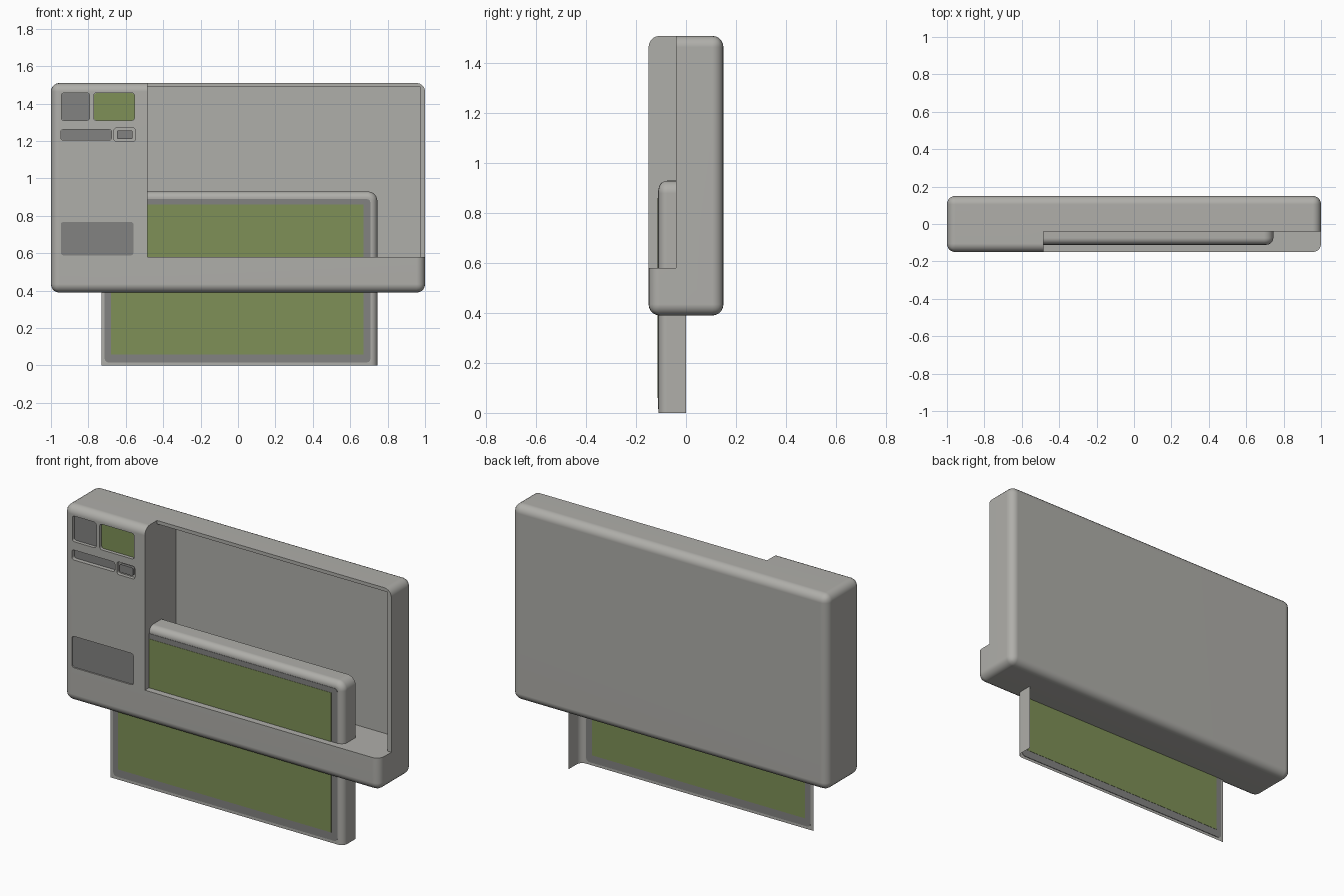
import bpy, bmesh, math
from mathutils import Vector

if "Cube" in bpy.data.objects:
    bpy.data.objects.remove(bpy.data.objects["Cube"])


def material(name, rgb):
    m = bpy.data.materials.new(name)
    m.diffuse_color = (*rgb, 1)
    m.use_nodes = True
    m.node_tree.nodes["Principled BSDF"].inputs["Base Color"].default_value = m.diffuse_color
    return m


LIGHT = material("light_grey", (0.43, 0.425, 0.40))
DARK = material("dark_grey", (0.225, 0.225, 0.22))
GREEN = material("screen_green", (0.21, 0.28, 0.095))


def to_object(bm, name, *mats):
    me = bpy.data.meshes.new(name)
    bm.to_mesh(me)
    bm.free()
    ob = bpy.data.objects.new(name, me)
    bpy.context.collection.objects.link(ob)
    for m in mats:
        me.materials.append(m)
    return ob


def smooth(ob):
    bpy.ops.object.select_all(action='DESELECT')
    bpy.context.view_layer.objects.active = ob
    ob.select_set(True)
    bpy.ops.object.shade_smooth_by_angle(angle=math.radians(35))
    ob.modifiers.new("normals", 'WEIGHTED_NORMAL').keep_sharp = True


def box(name, x, y, z, mat, bevel=0.0, upright=False, segments=5):
    """Box from ranges; bevels all edges, or only those along y if upright."""
    bm = bmesh.new()
    bmesh.ops.create_cube(bm, size=1)
    for v in bm.verts:
        v.co = Vector([r[0] if c < 0 else r[1] for c, r in zip(v.co, (x, y, z))])
    if bevel:
        edges = [e for e in bm.edges if not upright
                 or abs(e.verts[0].co.y - e.verts[1].co.y) > 1e-5]
        bmesh.ops.bevel(bm, geom=edges, offset=bevel, segments=segments,
                        profile=0.5, affect='EDGES')
    return to_object(bm, name, mat)


def cut(target, cutter):
    cutter.hide_render = True
    mod = target.modifiers.new("cut", 'BOOLEAN')
    mod.operation, mod.solver, mod.object = 'DIFFERENCE', 'EXACT', cutter
    bpy.context.view_layer.objects.active = target
    bpy.ops.object.modifier_apply(modifier=mod.name)
    bpy.data.objects.remove(cutter)


# Housing: rounded block with a step at the front and a deep bay behind it
body = box("housing", (-1, 1), (-0.15, 0.15), (0.39, 1.51), LIGHT, 0.045)
cut(body, box("step_cutter", (-0.485, 1.2), (-0.4, -0.04), (0.58, 1.8), LIGHT))
cut(body, box("bay_cutter", (-0.485, 0.975), (-0.1, 0.13), (0.58, 1.49), LIGHT))

# Control column: shallow rounded pockets with coloured floors
pockets = [
    ("square_window", (-0.945, -0.793), (1.31, 1.457), 0.02, DARK),
    ("small_screen", (-0.772, -0.553), (1.31, 1.457), 0.02, GREEN),
    ("slot", (-0.948, -0.675), (1.205, 1.262), 0.025, DARK),
    ("button_well", (-0.663, -0.548), (1.197, 1.27), 0.02, LIGHT),
    ("lower_panel", (-0.948, -0.558), (0.588, 0.768), 0.008, DARK),
]
for name, x, z, depth, mat in pockets:
    cut(body, box("pocket_cutter", x, (-0.2, -0.15 + depth), z, LIGHT, 0.014, True, 3))
    if mat is not LIGHT:
        box(name, (x[0] + 0.001, x[1] - 0.001), (-0.152 + depth, -0.149 + depth),
            (z[0] + 0.001, z[1] - 0.001), mat, 0.013, True, 3)
button = box("button", (-0.648, -0.564), (-0.146, -0.128), (1.211, 1.257), DARK, 0.008, True, 3)

# Dark lower areas of the bay: column wall, back wall and ledge
bm = bmesh.new()
bm.from_mesh(body.data)


def wall(f):
    return f.normal.x > 0.9 and abs(f.calc_center_median().x + 0.485) < 0.005


def back(f):
    return f.normal.y < -0.9 and abs(f.calc_center_median().y - 0.13) < 0.005


def ledge(f):
    return f.normal.z > 0.9 and abs(f.calc_center_median().z - 0.58) < 0.003


for rule, height in ((wall, 1.285), (back, 0.78)):
    faces = [f for f in bm.faces if rule(f)]
    geom = set(faces)
    for f in faces:
        geom.update(f.edges)
        geom.update(f.verts)
    bmesh.ops.bisect_plane(bm, geom=list(geom), plane_co=(0, 0, height), plane_no=(0, 0, 1))
    for f in bm.faces:
        f.normal_update()
        if rule(f) and f.calc_center_bounds().z < height:
            f.material_index = 1
for f in bm.faces:
    if ledge(f):
        f.material_index = 1
bm.to_mesh(body.data)
bm.free()
body.data.materials.clear()
for m in (LIGHT, DARK):
    body.data.materials.append(m)
smooth(body)

# Slate: open-backed sheet, rounded along its top and right edges
X0, X1, Z1, R, r = -0.73, 0.745, 0.93, 0.05, 0.035
profile = [(r - r * math.sin(a), -0.11 + r - r * math.cos(a))
           for a in (i * math.pi / 10 for i in range(6))] + [(0, 0)]
bm = bmesh.new()
rows = []
for d, y in profile:
    pts = [(X0, Z1 - d)]
    for i in range(7):
        a = math.pi / 2 * (1 - i / 6)
        pts.append((X1 - R + (R - d) * math.cos(a), Z1 - R + (R - d) * math.sin(a)))
    pts.append((X1 - d, 0))
    rows.append([bm.verts.new((px, y, pz)) for px, pz in pts])
for a, b in zip(rows, rows[1:]):
    for i in range(len(a) - 1):
        bm.faces.new((a[i], b[i], b[i + 1], a[i + 1]))
front = bm.faces.new(rows[0] + [bm.verts.new((X0, -0.11, 0))])
bmesh.ops.recalc_face_normals(bm, faces=bm.faces)
front.normal_update()
if front.normal.y > 0:
    bmesh.ops.reverse_faces(bm, faces=bm.faces)
smooth(to_object(bm, "slate", LIGHT))

# Slate border and display, showing on both sides of the sheet
box("slate_border", (-0.713, 0.708), (-0.112, -0.107), (0.016, 0.89), DARK, 0.02, True, 3)
box("slate_display", (-0.68, 0.67), (-0.1135, -0.1055), (0.06, 0.86), GREEN)
